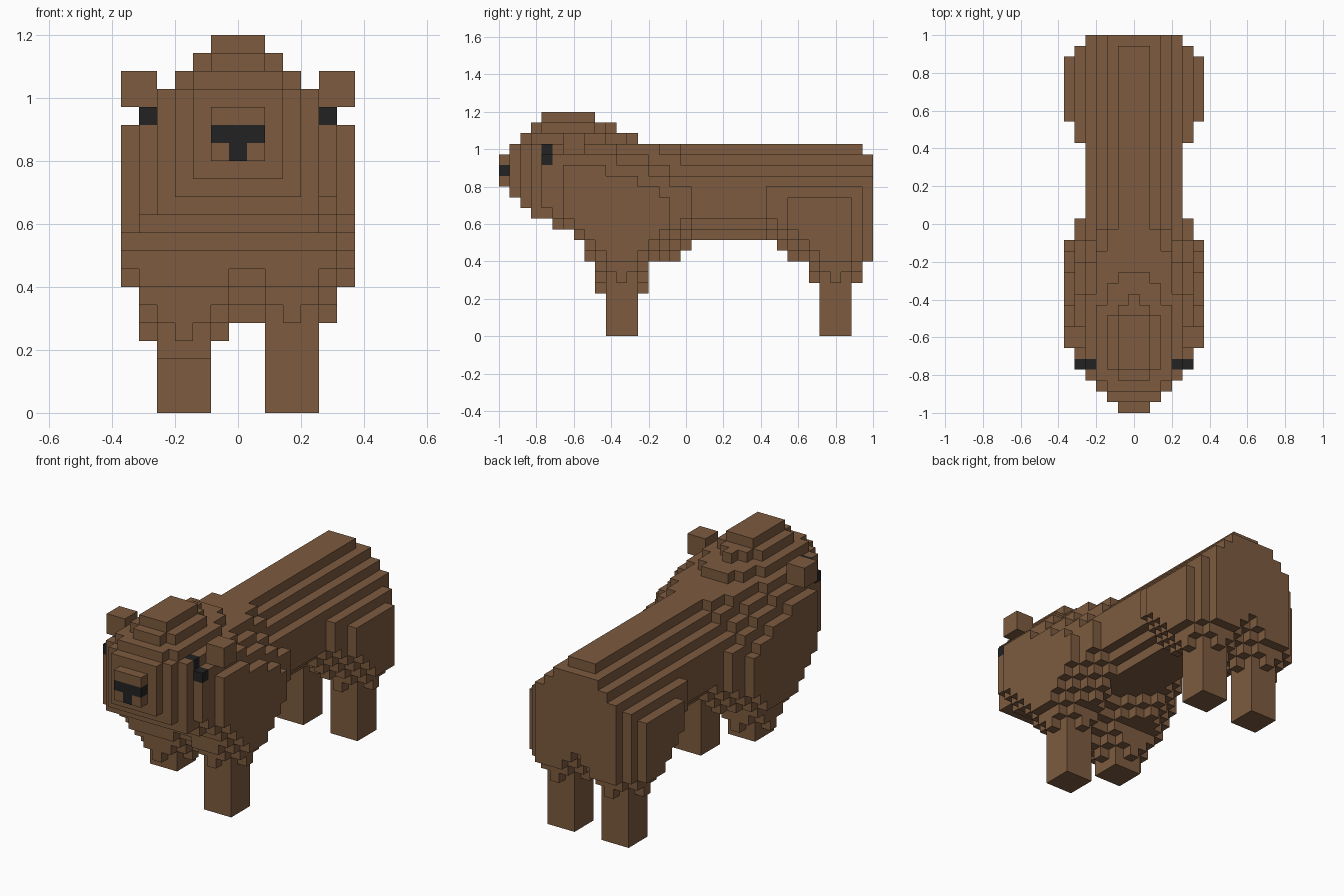
import bpy
import bmesh
from mathutils import Vector

if "Cube" in bpy.data.objects:
    bpy.data.objects.remove(bpy.data.objects["Cube"], do_unlink=True)

LENGTH = 35              # blocks from nose to rump
BLOCK = 2 / LENGTH
FRONT_LEG, REAR_LEG, LEG_X = 11, 31, 3


def make_material(name, colour):
    mat = bpy.data.materials.new(name)
    mat.use_nodes = True
    mat.diffuse_color = (*colour, 1)
    mat.node_tree.nodes["Principled BSDF"].inputs["Base Color"].default_value = (*colour, 1)
    return mat


FUR = make_material("brown_fur", (0.205, 0.105, 0.05))
BLACK = make_material("soft_black", (0.016, 0.016, 0.016))


def box(xs, ys, zs):
    """Block cells of a box; each range includes both ends."""
    return {(x, y, z) for x in range(xs[0], xs[1] + 1)
            for y in range(ys[0], ys[1] + 1) for z in range(zs[0], zs[1] + 1)}


def mirrored(cells):
    return cells | {(-x, y, z) for x, y, z in cells}


def build(name, cells, mat):
    """Make one object from the outer faces of a set of cells."""
    bm = bmesh.new()
    verts = {}

    def corner(p):
        key = tuple(round(2 * c) for c in p)
        if key not in verts:
            x, y, z = p
            verts[key] = bm.verts.new((x * BLOCK, (y + 0.5) * BLOCK - 1, (z + 0.5) * BLOCK))
        return verts[key]

    for cell in sorted(cells):
        for axis in range(3):
            for sign in (-1, 1):
                n, u, v = Vector(), Vector(), Vector()
                n[axis], u[(axis + 1) % 3], v[(axis + 2) % 3] = sign, 0.5, sign * 0.5
                centre = Vector(cell)
                if tuple(round(c) for c in centre + n) in cells:
                    continue
                mid = centre + n / 2
                bm.faces.new([corner(mid + a * u + b * v)
                              for a, b in ((-1, -1), (1, -1), (1, 1), (-1, 1))])
    mesh = bpy.data.meshes.new(name)
    bm.to_mesh(mesh)
    bm.free()
    mesh.materials.append(mat)
    obj = bpy.data.objects.new(name, mesh)
    bpy.context.collection.objects.link(obj)


# Outline rules for head and body
HEAD_WIDTH = (1, 2, 3, 4, 5, 5, 6, 6)
HEAD_BOTTOM = (14, 13, 12, 11, 11, 10, 10, 9)


def half_width(y):
    if y < len(HEAD_WIDTH):
        return HEAD_WIDTH[y]
    if y <= 15 or 27 <= y <= 32:
        return 6
    return 5 if y in (16, 17, 25, 26, 33) else 4


def top(x, y):
    """Stepped back, which widens towards the shoulders."""
    shift = (7 - x) // 2
    widen = sum(y < limit + shift for limit in (10, 13, 15))
    height = 18 - max(0, x - 1 - widen)
    return min(height, 17) if y in (0, LENGTH - 1) else height


def in_thigh(x, y, z):
    """Diamond steps that grow upwards from the top of each leg."""
    for leg in (FRONT_LEG, REAR_LEG):
        start = 4 if leg == FRONT_LEG and x <= 0 else 5
        dx, dy = abs(abs(x) - LEG_X), abs(y - leg)
        if z < start or (z < 7 and (dy > 2 or abs(x) > 5)):
            continue
        if dx + dy <= z - start + 2:
            return True
    return False


def solid(x, y, z):
    ax = abs(x)
    if ax > half_width(y) or z >= top(ax, y):
        return False
    if y < len(HEAD_BOTTOM):
        if z < HEAD_BOTTOM[y]:
            return False
        if ax < 5:
            return True
    belly = 9 + max(0, ax - 2)
    return (ax < 5 and z >= belly) or in_thigh(x, y, z)


# Eyes and nose
eyes = mirrored({(4, 4, 17), (5, 4, 16)})
nose = box((-1, 1), (0, 0), (15, 15)) | {(0, 0, 14)}

# Head and body, with the dark cells left out
bulk = {c for c in box((-6, 6), (0, LENGTH - 1), (4, 17)) if solid(*c)} - eyes - nose
head = {c for c in bulk if c[1] < 6}

# Crown, tapering towards the neck
crown = (box((-2, 2), (2, 11), (18, 18)) | box((-3, 3), (3, 9), (18, 18))
         | box((-1, 1), (12, 12), (18, 18)) | box((-1, 1), (3, 9), (19, 19))
         | box((-2, 2), (4, 8), (19, 19)) | {(0, 10, 19)}
         | box((-1, 1), (4, 8), (20, 20)))

build("body", bulk - head, FUR)
build("head", head, FUR)
build("crown", crown, FUR)
build("eyes", eyes, BLACK)
build("nose", nose, BLACK)

# Ears and legs; the right front leg is lifted
for side, sign in (("left", 1), ("right", -1)):
    ear_x = sorted((5 * sign, 6 * sign))
    build(side + "_ear", box(ear_x, (6, 7), (17, 18)), FUR)
    leg_x = sorted((2 * sign, 4 * sign))
    for end, y in (("front", FRONT_LEG), ("rear", REAR_LEG)):
        lifted = side == "right" and end == "front"
        build(f"{side}_{end}_leg", box(leg_x, (y - 1, y + 1), (3 if lifted else 0, 4)), FUR)
